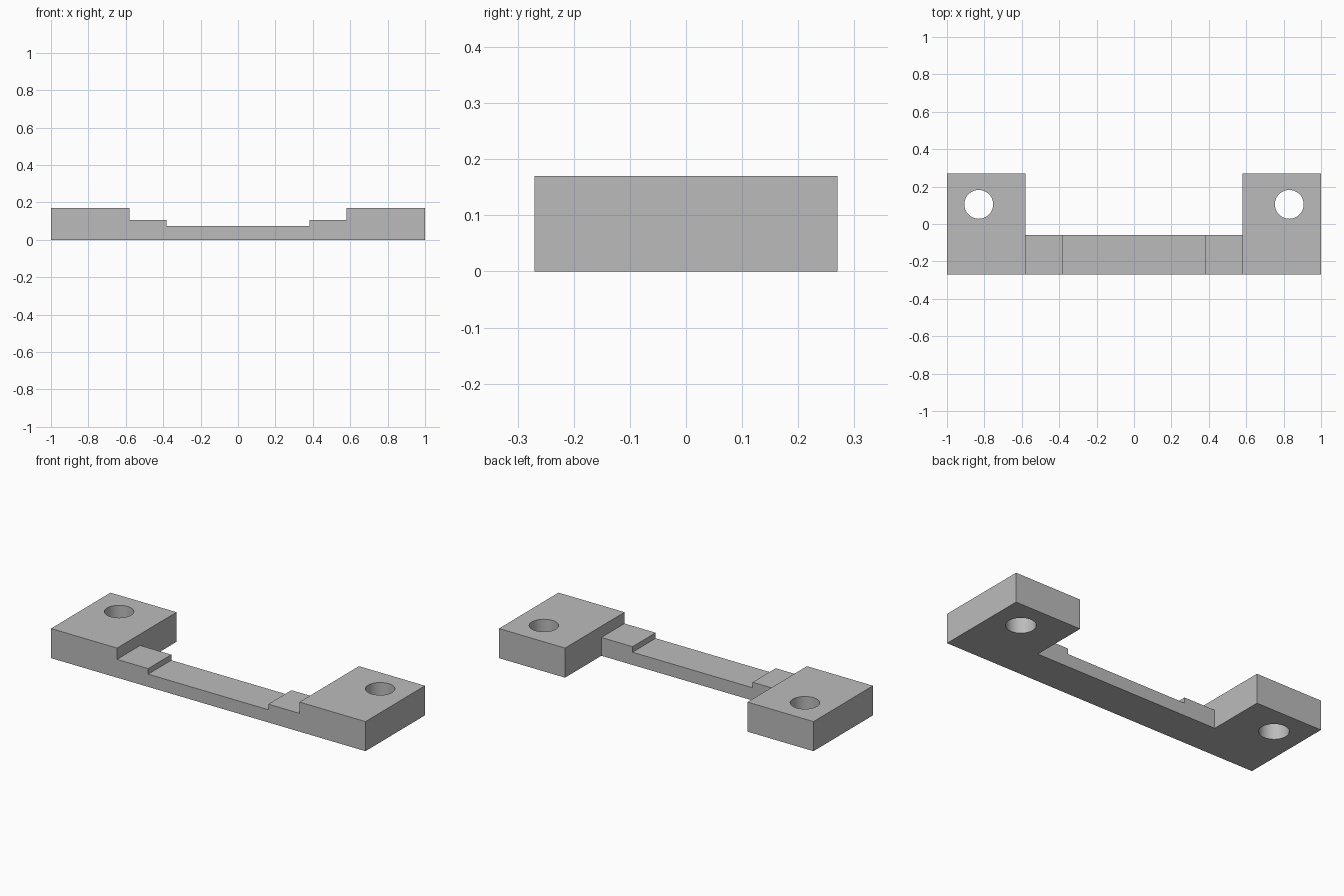
import bpy
import bmesh
from mathutils import Matrix, Vector

default_cube = bpy.data.objects.get("Cube")
if default_cube:
    bpy.data.objects.remove(default_cube, do_unlink=True)

# Main dimensions
HALF_DEPTH = 0.27
HEIGHT = 0.17
PAD_INNER = 0.58
STEP_INNER = 0.382
BAR_BACK = -0.06
HOLE_X, HOLE_Y, HOLE_RADIUS = 0.83, 0.105, 0.077

grey = bpy.data.materials.new("plain_grey")
grey.use_nodes = True
colour = (0.5, 0.5, 0.5, 1)
grey.diffuse_color = colour
grey.node_tree.nodes["Principled BSDF"].inputs["Base Color"].default_value = colour


def add_object(name, bm):
    bmesh.ops.recalc_face_normals(bm, faces=bm.faces)
    mesh = bpy.data.meshes.new(name)
    bm.to_mesh(mesh)
    bm.free()
    mesh.materials.append(grey)
    obj = bpy.data.objects.new(name, mesh)
    bpy.context.collection.objects.link(obj)
    return obj


# Stepped front profile, mirrored in x and extruded to full depth
half_top = [(1, 0), (1, HEIGHT), (PAD_INNER, HEIGHT), (PAD_INNER, 0.105),
            (STEP_INNER, 0.105), (STEP_INNER, 0.073)]
profile = half_top + [(-x, z) for x, z in reversed(half_top)]
bm = bmesh.new()
front = bm.faces.new([bm.verts.new((x, -HALF_DEPTH, z)) for x, z in profile])
extruded = bmesh.ops.extrude_face_region(bm, geom=[front], use_keep_orig=True)
moved = [v for v in extruded["geom"] if isinstance(v, bmesh.types.BMVert)]
bmesh.ops.translate(bm, verts=moved, vec=Vector((0, 2 * HALF_DEPTH, 0)))
bracket = add_object("bracket", bm)


def cut(name, bm):
    cutter = add_object(name, bm)
    cutter.hide_render = True
    modifier = bracket.modifiers.new(name, "BOOLEAN")
    modifier.operation = "DIFFERENCE"
    modifier.solver = "EXACT"
    modifier.object = cutter
    bpy.context.view_layer.objects.active = bracket
    bpy.ops.object.modifier_apply(modifier=name)
    bpy.data.objects.remove(cutter, do_unlink=True)


# Open space behind the narrow bar
bm = bmesh.new()
size = Vector((2 * PAD_INNER, 1, 1))
bmesh.ops.create_cube(bm, size=1, matrix=Matrix.Translation((0, BAR_BACK + 0.5, 0))
                      @ Matrix.Diagonal(size.to_4d()))
cut("back_gap", bm)

# Screw hole through each end pad
for side, x in (("left", HOLE_X), ("right", -HOLE_X)):
    bm = bmesh.new()
    bmesh.ops.create_cone(bm, cap_ends=True, segments=48, radius1=HOLE_RADIUS,
                          radius2=HOLE_RADIUS, depth=1,
                          matrix=Matrix.Translation((x, HOLE_Y, 0)))
    cut(side + "_screw_hole", bm)

# Smooth hole walls, sharp block edges
bpy.ops.object.select_all(action="DESELECT")
bracket.select_set(True)
bpy.context.view_layer.objects.active = bracket
bpy.ops.object.shade_smooth_by_angle(angle=0.5)
